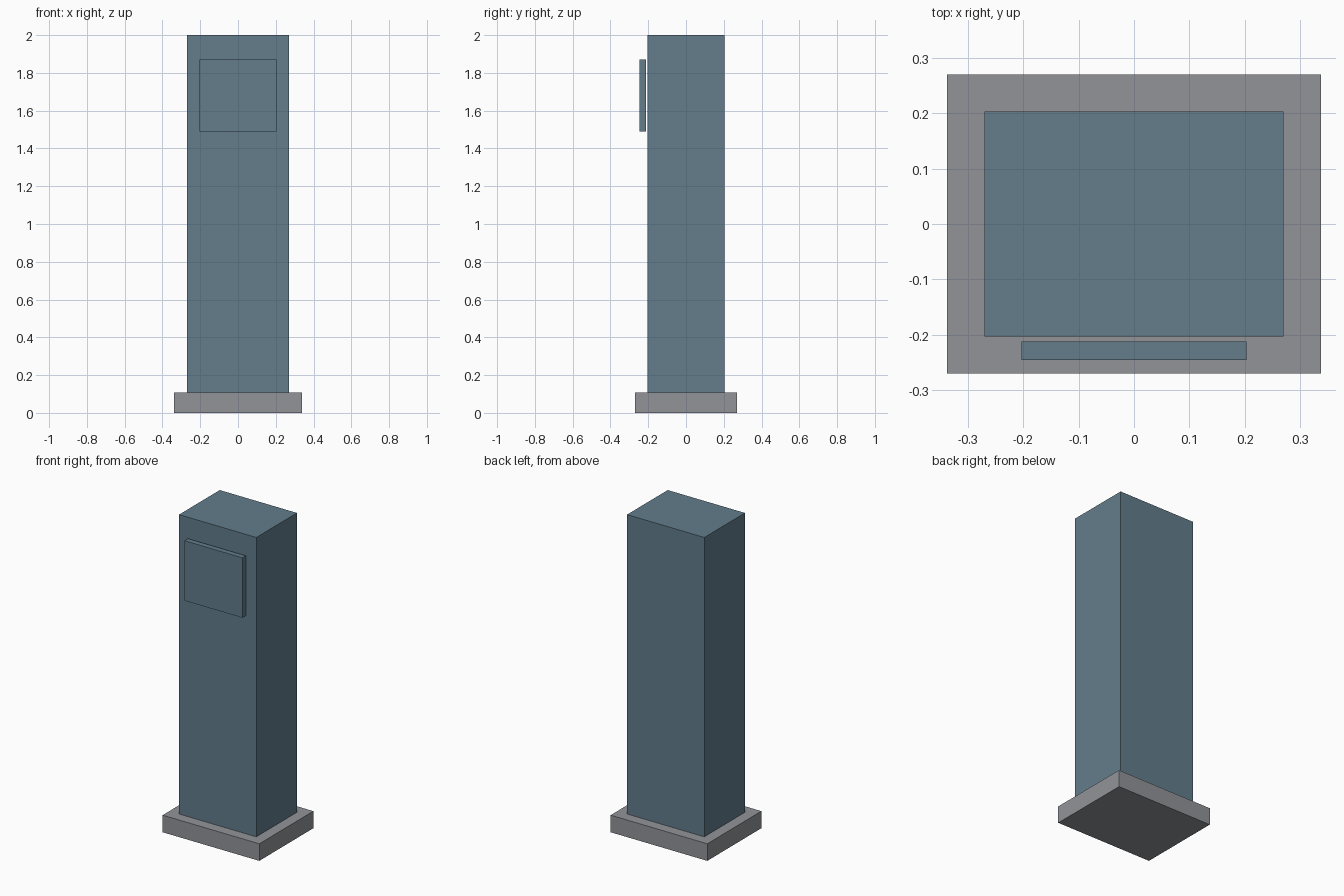
import bpy

cube = bpy.data.objects.get("Cube")
if cube:
    bpy.data.objects.remove(cube, do_unlink=True)


def material(name, rgb):
    mat = bpy.data.materials.new(name)
    mat.use_nodes = True
    color = (*rgb, 1.0)
    mat.diffuse_color = color
    mat.node_tree.nodes["Principled BSDF"].inputs["Base Color"].default_value = color
    return mat


def box(name, low, high, mat):
    """Axis-aligned box between two opposite corners."""
    center = [(a + b) / 2 for a, b in zip(low, high)]
    bpy.ops.mesh.primitive_cube_add(size=1, location=center)
    obj = bpy.context.object
    obj.name = name
    obj.scale = [b - a for a, b in zip(low, high)]
    bpy.ops.object.transform_apply(location=False, rotation=False, scale=True)
    obj.data.materials.append(mat)
    return obj


blue_grey = material("blue_grey", (0.125, 0.205, 0.26))
light_grey = material("light_grey", (0.285, 0.295, 0.315))

# Plinth the pillar stands on
box("base_plinth", (-0.338, -0.27, 0), (0.338, 0.27, 0.108), light_grey)

# Tall rectangular pillar
box("pillar_body", (-0.27, -0.203, 0.108), (0.27, 0.203, 2), blue_grey)

# Thin panel held just off the front face
box("front_panel", (-0.203, -0.246, 1.491), (0.203, -0.212, 1.87), blue_grey)
